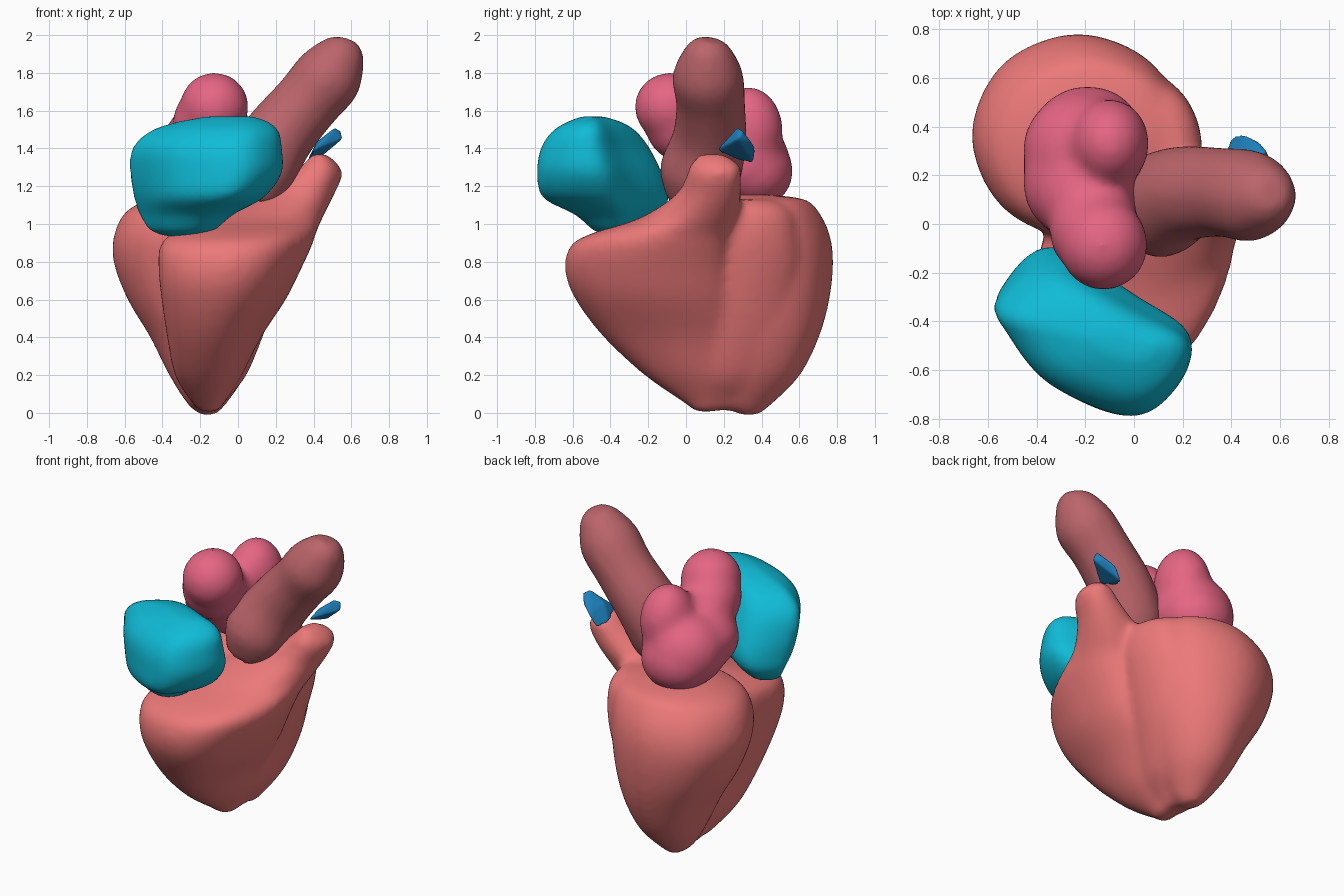
import bpy, bmesh, math
from mathutils import Vector

if "Cube" in bpy.data.objects:
    bpy.data.objects.remove(bpy.data.objects["Cube"])

ROUND = [(math.cos(a * math.pi / 4), math.sin(a * math.pi / 4)) for a in range(8)]
WEDGE = [(-1, -.3), (-.75, -.8), (0, -1), (.62, -.75), (1, 0), (.82, .8), (0, 1), (-.7, .6)]
BEAN = [(-1, .5), (-.9, .08), (-.45, -.6), (.4, -1), (.88, -.6), (1, .02), (.5, .45), (-.4, 1)]


def material(name, color):
    m = bpy.data.materials.new(name)
    m.diffuse_color = (*color, 1)
    m.use_nodes = True
    m.node_tree.nodes["Principled BSDF"].inputs["Base Color"].default_value = m.diffuse_color
    return m


def ring(shape, z, x0, x1, y0, y1):
    # closed outline fitted to horizontal bounds
    return [Vector(((x0 + x1) / 2 + u * (x1 - x0) / 2,
                    (y0 + y1) / 2 + v * (y1 - y0) / 2, z)) for u, v in shape]


def spline(p, steps, closed):
    # Catmull-Rom curve through the points
    n, out = len(p), []
    for i in range(n if closed else n - 1):
        if closed:
            a, b, c, d = (p[(i + k) % n] for k in (-1, 0, 1, 2))
        else:
            a, b, c, d = (p[min(max(i + k, 0), n - 1)] for k in (-1, 0, 1, 2))
        for s in range(steps):
            t = s / steps
            out.append(b + (c - a) * (t / 2) + (2 * a - 5 * b + 4 * c - d) * (t * t / 2)
                       + (3 * b - a - 3 * c + d) * (t ** 3 / 2))
    return out if closed else out + [p[-1]]


def loft(bm, rings):
    rings = [spline(r, 5, True) for r in rings]
    columns = [spline(list(col), 4, False) for col in zip(*rings)]
    grid = [[bm.verts.new(c) for c in row] for row in zip(*columns)]
    n = len(grid[0])
    faces = [bm.faces.new((a[i], a[(i + 1) % n], b[(i + 1) % n], b[i]))
             for a, b in zip(grid, grid[1:]) for i in range(n)]
    faces += [bm.faces.new(grid[0][::-1]), bm.faces.new(grid[-1])]
    bmesh.ops.recalc_face_normals(bm, faces=faces)


def finish(name, bm, mat, voxel=0.022, smooth=6):
    me = bpy.data.meshes.new(name)
    bm.to_mesh(me)
    bm.free()
    ob = bpy.data.objects.new(name, me)
    bpy.context.collection.objects.link(ob)
    me.materials.append(mat)
    bpy.context.view_layer.objects.active = ob
    r = ob.modifiers.new("fuse", 'REMESH')
    r.mode, r.voxel_size, r.use_smooth_shade = 'VOXEL', voxel, True
    s = ob.modifiers.new("soften", 'SMOOTH')
    s.factor, s.iterations = 0.5, smooth
    for m in ("fuse", "soften"):
        bpy.ops.object.modifier_apply(modifier=m)
    return ob


# ventricles: rounded rear chamber fused with front chamber and its outflow horn
bm = bmesh.new()
loft(bm, [ring(ROUND, *r) for r in (
    (-.012, -.20, -.12, .29, .38), (.05, -.27, -.06, .19, .46), (.2, -.365, .04, .12, .605),
    (.4, -.465, .12, .05, .705), (.6, -.585, .17, 0, .76), (.8, -.66, .20, -.04, .78),
    (.95, -.655, .21, -.06, .76), (1.07, -.59, .20, -.02, .70), (1.13, -.46, .12, .10, .63),
    (1.155, -.30, 0, .25, .45))])
loft(bm, [ring(WEDGE, *r) for r in (
    (.005, -.20, -.10, .05, .15), (.06, -.25, -.07, -.02, .22), (.2, -.335, .02, -.22, .30),
    (.4, -.375, .12, -.435, .32), (.6, -.405, .25, -.585, .28), (.75, -.42, .325, -.64, .27),
    (.88, -.415, .385, -.615, .27), (.95, -.35, .41, -.50, .27), (1.03, -.22, .445, -.25, .28),
    (1.15, .10, .505, -.06, .29), (1.25, .26, .55, 0, .29), (1.31, .34, .535, .02, .285),
    (1.37, .39, .47, .07, .20))])
# muscle wall filling the groove between both chambers
loft(bm, [ring(ROUND, *r) for r in (
    (.015, -.22, -.10, .10, .34), (.08, -.26, -.05, .03, .4), (.2, -.25, .045, .0, .52),
    (.4, -.25, .13, .0, .6), (.6, -.25, .2, .0, .62), (.8, -.25, .255, .0, .64),
    (.95, -.25, .28, .02, .62), (1.07, -.2, .265, .05, .58), (1.13, -.1, .2, .12, .48))])
finish("ventricles", bm, material("salmon", (.84, .19, .19)), smooth=11)

# front atrium
bm = bmesh.new()
loft(bm, [ring(BEAN, *r) for r in (
    (.935, -.38, -.24, -.40, -.28), (.965, -.46, -.13, -.49, -.22), (1.05, -.515, -.03, -.59, -.12),
    (1.14, -.54, .13, -.76, -.09), (1.27, -.56, .225, -.79, -.125), (1.4, -.55, .225, -.77, -.19),
    (1.49, -.46, .21, -.71, -.26), (1.54, -.32, .16, -.63, -.34), (1.57, -.16, .08, -.55, -.44))])
finish("front_atrium", bm, material("cyan", (.005, .5, .68)), smooth=5)

# rear atrium: overlapping lobes fused together
bm = bmesh.new()
for c, r in (((-.125, -.085, 1.62), (.185, .19, .185)), ((-.16, -.03, 1.53), (.19, .19, .2)),
             ((-.19, .1, 1.45), (.2, .2, .19)), ((-.22, .17, 1.36), (.24, .24, .2)),
             ((-.2, .3, 1.33), (.26, .25, .24)), ((-.19, .36, 1.28), (.23, .21, .2)),
             ((-.1, .33, 1.50), (.165, .185, .23))):
    for v in bmesh.ops.create_uvsphere(bm, u_segments=32, v_segments=20, radius=1)["verts"]:
        v.co = Vector([c[k] + r[k] * v.co[k] for k in range(3)])
finish("rear_atrium", bm, material("pink", (.79, .13, .23)), smooth=24)

# aorta: tapered tube leaning right, rings square to the path
path = [((.06, .06, 1.12), .16), ((.1, .075, 1.27), .215), ((.21, .125, 1.46), .195),
        ((.36, .13, 1.64), .182), ((.485, .115, 1.79), .185), ((.56, .12, 1.925), .12), ((.575, .13, 1.975), .06)]
pts = [Vector(p) for p, _ in path]
rings = []
for i, (p, r) in enumerate(path):
    d = (pts[min(i + 1, len(pts) - 1)] - pts[max(i - 1, 0)]).normalized()
    side = Vector((0, 1, 0)).cross(d).normalized()
    up = d.cross(side)
    rings.append([pts[i] + side * u * r * .97 + up * v * r for u, v in ROUND])
bm = bmesh.new()
loft(bm, rings)
finish("aorta", bm, material("brown", (.5, .13, .145)), smooth=3)

# pulmonary vessel fragment: small curved wedge
bm = bmesh.new()
for p in ((.40, .16, 1.39), (.515, .27, 1.515), (.40, .36, 1.32), (.555, .275, 1.45), (.545, .3, 1.495),
          (.51, .34, 1.44), (.365, .28, 1.335), (.45, .37, 1.40), (.42, .25, 1.44)):
    bm.verts.new(p)
bmesh.ops.convex_hull(bm, input=bm.verts)
finish("pulmonary_vessel", bm, material("blue", (.013, .22, .51)), 0.008, 8)
